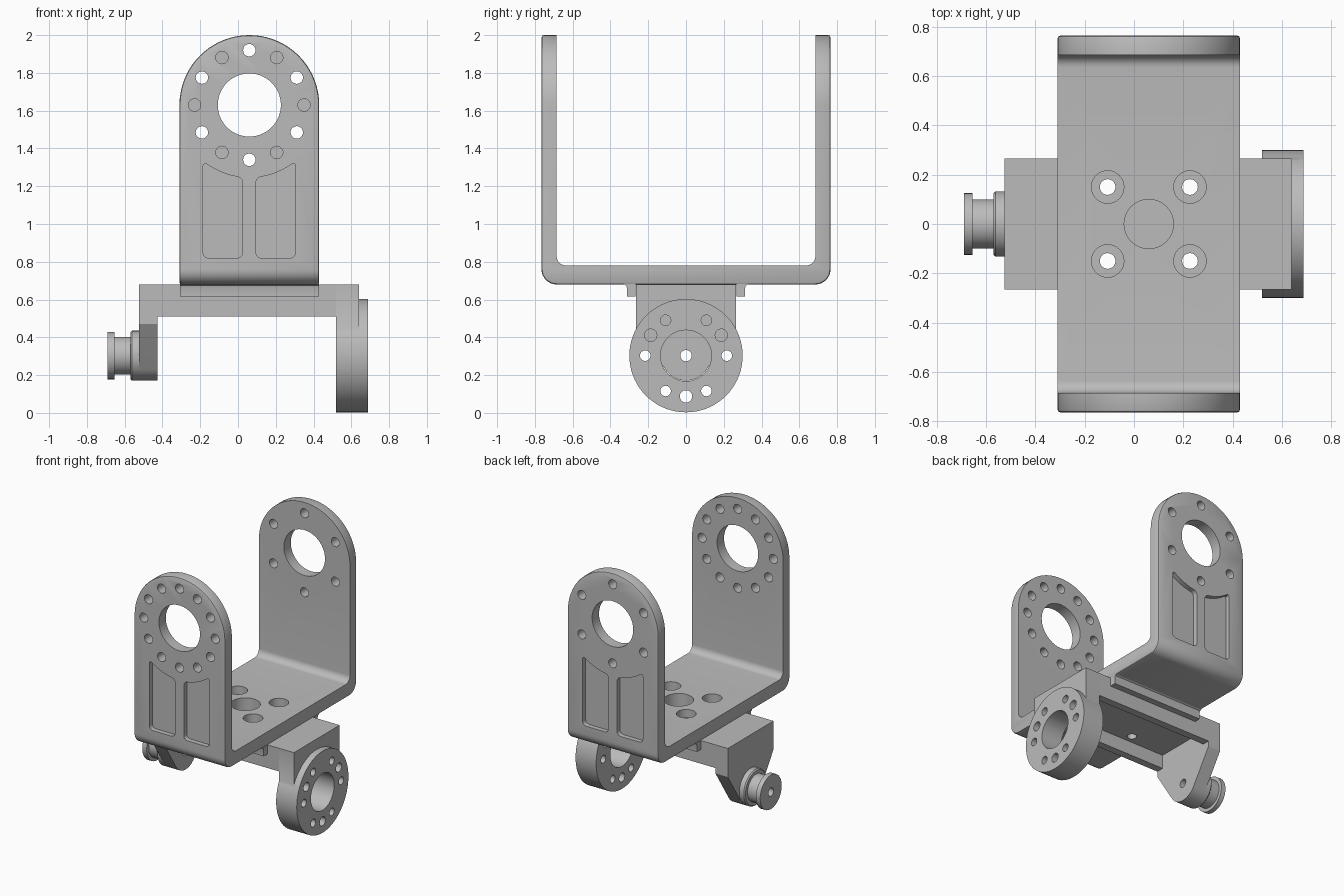
import bpy, bmesh
from math import cos, sin, pi, radians, sqrt
from mathutils import Vector

cube = bpy.data.objects.get("Cube")
if cube:
    bpy.data.objects.remove(cube, do_unlink=True)

# Single flat metal colour
metal = bpy.data.materials.new("plain grey metal")
metal.use_nodes = True
GREY = (0.5, 0.5, 0.5, 1)
metal.diffuse_color = GREY
metal.node_tree.nodes["Principled BSDF"].inputs["Base Color"].default_value = GREY

CX, EYE_Z, AXLE_Z = 0.06, 1.63, 0.303   # fork centre line, fork eye, axle height


def new_object(name, bm):
    bmesh.ops.recalc_face_normals(bm, faces=bm.faces[:])
    mesh = bpy.data.meshes.new(name)
    bm.to_mesh(mesh)
    bm.free()
    obj = bpy.data.objects.new(name, mesh)
    bpy.context.collection.objects.link(obj)
    return obj


def arc(cu, cv, r, start, end, n):
    angles = [radians(start + (end - start) * i / n) for i in range(n + 1)]
    return [(cu + r * cos(a), cv + r * sin(a)) for a in angles]


def prism(name, pts, axis, lo, hi, rounding=0):
    """Extrude a 2D outline along an axis; optionally round its sharp corners."""
    place = {"x": lambda u, v, w: (w, u, v),
             "y": lambda u, v, w: (u, w, v),
             "z": lambda u, v, w: (u, v, w)}[axis]
    bm = bmesh.new()
    a, b = ([bm.verts.new(place(u, v, w)) for u, v in pts] for w in (lo, hi))
    bm.faces.new(a)
    bm.faces.new(b)
    n = len(pts)
    sides = []
    for i in range(n):
        j = (i + 1) % n
        bm.faces.new((a[i], a[j], b[j], b[i]))
    if rounding:
        bmesh.ops.recalc_face_normals(bm, faces=bm.faces[:])
        for i in range(n):
            edge = bm.edges.get((a[i], b[i]))
            if edge.calc_face_angle() > 0.5:
                sides.append(edge)
        bmesh.ops.bevel(bm, geom=sides, offset=rounding, segments=5,
                        profile=0.5, affect="EDGES")
    return new_object(name, bm)


def disc(name, u, v, r, axis, lo, hi, sides=32):
    return prism(name, arc(u, v, r, 0, 360, sides)[:-1], axis, lo, hi)


def rect(u0, u1, v0, v1):
    return [(u0, v0), (u1, v0), (u1, v1), (u0, v1)]


def combine(obj, tools, operation="DIFFERENCE"):
    """Apply booleans and throw the tools away."""
    for tool in tools:
        tool.hide_render = True
        mod = obj.modifiers.new("cut", "BOOLEAN")
        mod.operation, mod.solver, mod.object = operation, "EXACT", tool
    graph = bpy.context.evaluated_depsgraph_get()
    mesh = bpy.data.meshes.new_from_object(obj.evaluated_get(graph))
    obj.modifiers.clear()
    obj.data = mesh
    for tool in tools:
        bpy.data.objects.remove(tool, do_unlink=True)


def finish(obj):
    obj.data.materials.clear()
    obj.data.materials.append(metal)
    bpy.ops.object.select_all(action="DESELECT")
    obj.select_set(True)
    bpy.context.view_layer.objects.active = obj
    bpy.ops.object.shade_smooth_by_angle(angle=radians(30))


# U-shaped fork: bent strip trimmed to an arched outline
outer = arc(-0.685, 0.76, 0.08, 180, 270, 8) + arc(0.685, 0.76, 0.08, 270, 360, 8)
inner = arc(0.635, 0.83, 0.05, 0, -90, 8) + arc(-0.635, 0.83, 0.05, 270, 180, 8)
strip = ([(-0.765, 2.2)] + outer + [(0.765, 2.2), (0.685, 2.2)] + inner
         + [(-0.685, 2.2)])
fork = prism("fork", strip, "x", CX - 0.6, CX + 0.6)
arch = [(CX - 0.37, 0.3), (CX + 0.37, 0.3)] + arc(CX, EYE_Z, 0.37, 0, 180, 36)
combine(fork, [prism("arch_trim", arch, "y", -1, 1)], "INTERSECT")

# Soft bevel round the outer rim of the fork
bm = bmesh.new()
bm.from_mesh(fork.data)
bmesh.ops.remove_doubles(bm, verts=bm.verts[:], dist=0.0002)


def on_skin(v):
    return v.co.z < 0.775 or abs(v.co.y) > 0.764


rim = [e for e in bm.edges if all(map(on_skin, e.verts))
       and len(e.link_faces) == 2 and e.calc_face_angle() > 1]
bmesh.ops.bevel(bm, geom=rim, offset=0.012, segments=2, profile=0.5, affect="EDGES")
bm.to_mesh(fork.data)
bm.free()

# Fork eyes and bolt circles: twelve holes in front, six at the back
cuts = [disc("eye", CX, EYE_Z, 0.167, "y", -1, 1, 56)]
for i in range(12):
    u, v = arc(CX, EYE_Z, 0.29, 30 * i, 30 * i, 1)[0]
    through = i % 2 == 1 or i in ()
    six = (30 * i) % 60 == 30
    cuts.append(disc("bolt", u, v, 0.033, "y", -1, 1 if six else 0, 20))

# Twin recesses on both outer faces, topped by a curve around the eye
for side in (-1, 1):
    top = []
    for k in range(9):
        dx = 0.035 + 0.21 * k / 8
        top.append((CX + side * dx, EYE_Z - sqrt(0.385 ** 2 - dx ** 2)))
    outline = [(CX + side * 0.245, 0.82), (CX + side * 0.035, 0.82)] + top
    for lo, hi in ((-0.9, -0.73), (0.73, 0.9)):
        cuts.append(prism("recess", outline, "y", lo, hi, 0.03))

# Fork floor: centre bore and four counterbored screw holes
cuts.append(disc("bore", CX, 0, 0.1, "z", 0.6, 0.9, 40))
screws = [(CX + sx * 0.167, sy * 0.15) for sx in (-1, 1) for sy in (-1, 1)]
for u, v in screws:
    cuts.append(disc("counterbore", u, v, 0.066, "z", 0.72, 0.9))
    cuts.append(disc("screw", u, v, 0.032, "z", 0.6, 0.8, 20))
combine(fork, cuts)
finish(fork)

# Locating ribs under the fork
for name, s in (("front_rib", -1), ("back_rib", 1)):
    section = [(0.267, 0.615), (0.313, 0.615), (0.313, 0.662),
               (0.317, 0.674), (0.33, 0.682), (0.267, 0.682)]
    finish(prism(name, [(s * u, v) for u, v in section], "x", CX - 0.368, CX + 0.368))

# Crossbar with a channel underneath
crossbar = prism("crossbar", rect(-0.425, 0.52, -0.265, 0.265), "z", 0.51, 0.68)
cuts = [prism("channel", rect(-0.5, 0.6, -0.21, 0.21), "z", 0.4, 0.61)]
cuts += [disc("screw", u, v, 0.032, "z", 0.4, 0.8, 20) for u, v in screws]
combine(crossbar, cuts)
finish(crossbar)

# Pivot arm tapering to a round end
taper = ([(-0.265, 0.47), (-0.265, 0.68), (0.265, 0.68), (0.265, 0.47)]
         + arc(0, AXLE_Z, 0.132, -33, -147, 20))
pivot_arm = prism("pivot_arm", taper, "x", -0.525, -0.425)
combine(pivot_arm, [disc("axle", 0, AXLE_Z, 0.03, "x", -0.8, -0.3, 20)])
finish(pivot_arm)

# Grooved pivot pin, turned on a lathe
turned = [(-0.525, 0.03), (-0.525, 0.132), (-0.562, 0.132), (-0.57, 0.124),
          (-0.57, 0.1), (-0.655, 0.1), (-0.655, 0.125), (-0.69, 0.125), (-0.69, 0.03)]
bm = bmesh.new()
ring = [bm.verts.new((x, 0, AXLE_Z + r)) for x, r in turned]
edges = [bm.edges.new((ring[i - 1], ring[i])) for i in range(len(ring))]
bmesh.ops.spin(bm, geom=ring + edges, cent=Vector((0, 0, AXLE_Z)), axis=(1, 0, 0),
               angle=2 * pi, steps=48)
bmesh.ops.remove_doubles(bm, verts=bm.verts[:], dist=0.0005)
finish(new_object("pivot_pin", bm))

# Drive arm merged with its round flange
drive_arm = prism("drive_arm", rect(-0.265, 0.265, 0.4, 0.68), "x", 0.52, 0.64)
combine(drive_arm, [disc("flange", 0, AXLE_Z, 0.3, "x", 0.52, 0.687, 72)], "UNION")
cuts = [disc("bore", 0, AXLE_Z, 0.135, "x", 0.4, 0.8, 48)]
for angle in (0, 30, 60, 120, 150, 180, 240, 270, 300):
    u, v = arc(0, AXLE_Z, 0.216, angle, angle, 1)[0]
    radius = 0.033 if angle in (30, 150, 270) else 0.028
    cuts.append(disc("bolt", u, v, radius, "x", 0.4, 0.8, 20))
combine(drive_arm, cuts)
finish(drive_arm)
